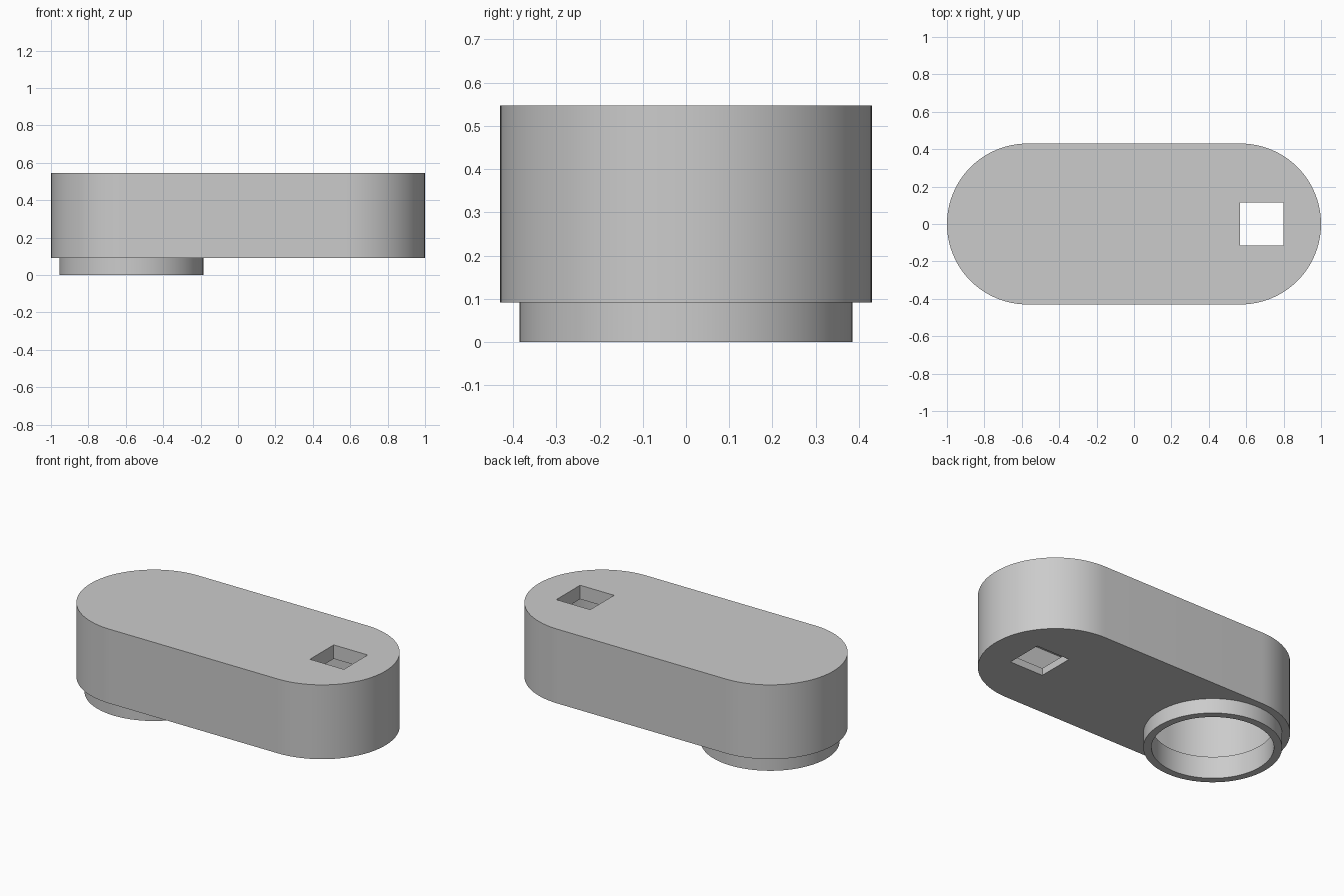
import bpy, bmesh, math

if "Cube" in bpy.data.objects:
    bpy.data.objects.remove(bpy.data.objects["Cube"])

BASE, TOP = 0.092, 0.547      # housing bottom and top
RADIUS, END = 0.43, 0.57      # rounded end radius and its centre in x
WALL, LID = 0.045, 0.085      # thickness of walls and floor, and of the top

grey = bpy.data.materials.new("grey plastic")
grey.use_nodes = True
grey.diffuse_color = (0.6, 0.6, 0.6, 1)
grey.node_tree.nodes["Principled BSDF"].inputs["Base Color"].default_value = (0.6, 0.6, 0.6, 1)


def prism(name, outline, z0, z1):
    """Extrude a flat outline between two heights."""
    bm = bmesh.new()
    face = bm.faces.new([bm.verts.new((x, y, z0)) for x, y in outline])
    top = bmesh.ops.extrude_face_region(bm, geom=[face])["geom"]
    bmesh.ops.translate(bm, vec=(0, 0, z1 - z0),
                        verts=[v for v in top if isinstance(v, bmesh.types.BMVert)])
    bmesh.ops.recalc_face_normals(bm, faces=bm.faces)
    mesh = bpy.data.meshes.new(name)
    bm.to_mesh(mesh)
    bm.free()
    mesh.materials.append(grey)
    obj = bpy.data.objects.new(name, mesh)
    bpy.context.collection.objects.link(obj)
    return obj


def arc(cx, r, start, sweep, n):
    return [(cx + r * math.cos(start + sweep * i / n), r * math.sin(start + sweep * i / n))
            for i in range(n + 1)]


def stadium(r):
    return arc(END, r, -math.pi / 2, math.pi, 48) + arc(-END, r, math.pi / 2, math.pi, 48)


def circle(r):
    return arc(-END, r, 0, math.tau, 96)[:-1]


def cut(obj, cutters):
    """Subtract the cutters for good, then smooth the curved walls."""
    bpy.ops.object.select_all(action="DESELECT")
    bpy.context.view_layer.objects.active = obj
    obj.select_set(True)
    for cutter in cutters:
        mod = obj.modifiers.new("cut", "BOOLEAN")
        mod.operation, mod.solver, mod.object = "DIFFERENCE", "EXACT", cutter
        bpy.ops.object.modifier_apply(modifier=mod.name)
    bpy.ops.object.shade_smooth_by_angle(angle=math.radians(30))


# Main parts
housing = prism("housing", stadium(RADIUS), BASE, TOP)
collar = prism("collar", circle(RADIUS - WALL), 0, BASE)

# Cutters: hollow inside, round opening below, square slot through lid and floor
cavity = prism("cavity_cutter", stadium(RADIUS - WALL), BASE + WALL, TOP - LID)
bore = prism("bore_cutter", circle(RADIUS - 2 * WALL), -0.1, BASE + 0.2)
half = 0.115
slot = prism("slot_cutter", [(0.683 + sx * half, sy * half)
                             for sx, sy in ((-1, -1), (1, -1), (1, 1), (-1, 1))], -0.1, 1)

cut(housing, [cavity, bore, slot])
cut(collar, [bore])
for helper in (cavity, bore, slot):
    bpy.data.objects.remove(helper)
